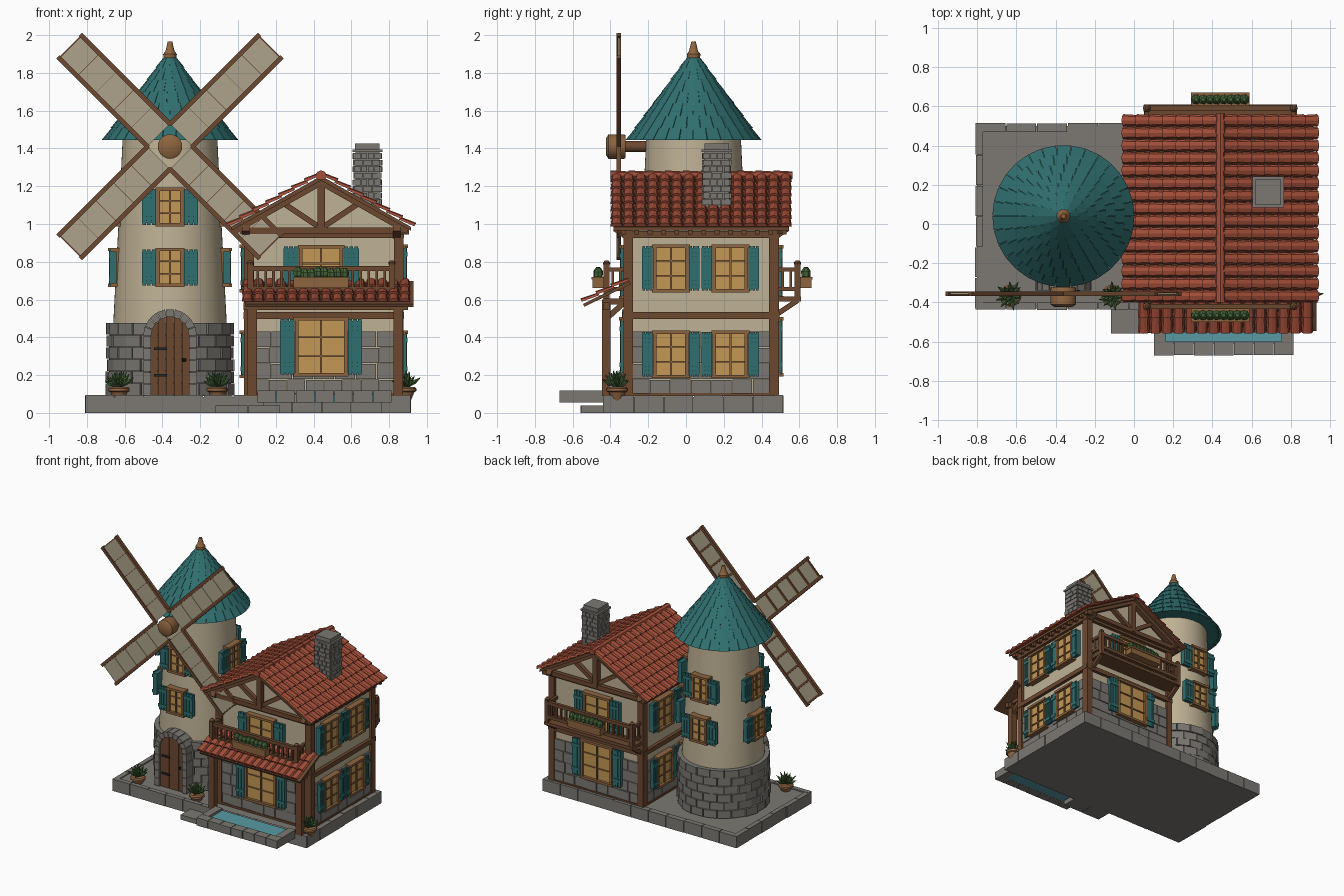
import bpy, bmesh, random
from math import sin, cos, pi, radians, sqrt
from mathutils import Vector as V, Matrix

if "Cube" in bpy.data.objects:
    bpy.data.objects.remove(bpy.data.objects["Cube"])

random.seed(4)
COL = dict(stone=(.2, .19, .17), plaster=(.52, .44, .3), wood=(.15, .065, .03), teal=(.03, .16, .16),
           red=(.36, .075, .04), amber=(.55, .31, .09), sail=(.42, .37, .26), water=(.1, .32, .37),
           green=(.06, .13, .04), iron=(.02, .02, .02), trim=(.27, .13, .05), pot=(.3, .14, .06))
parts = {}
I = Matrix()


def loft(part, col, rings, M=I):
    bm = parts.setdefault(part, (bmesh.new(), col))[0]
    vs = [[bm.verts.new(M @ V(p)) for p in r] for r in rings]
    n = len(vs[0])
    for a, b in zip(vs, vs[1:]):
        for i in range(n):
            bm.faces.new((a[i], a[(i + 1) % n], b[(i + 1) % n], b[i]))
    bm.faces.new(vs[0][::-1])
    bm.faces.new(vs[-1])


def box(part, col, x0, x1, y0, y1, z0, z1, M=I):
    loft(part, col, [[(x0, y0, z), (x1, y0, z), (x1, y1, z), (x0, y1, z)] for z in (z0, z1)], M)


def beam(part, col, p, q, w, M=I):
    p, q = V(p), V(q)
    R = Matrix.Translation(p) @ (q - p).to_track_quat('Z', 'Y').to_matrix().to_4x4()
    box(part, col, -w / 2, w / 2, -w / 2, w / 2, 0, (q - p).length, M @ R)


def lathe(part, col, prof, n, M=I):
    loft(part, col, [[(r * cos(2 * pi * i / n), r * sin(2 * pi * i / n), z) for i in range(n)] for r, z in prof], M)


def at(x, y, z, deg=0):
    return Matrix.Translation((x, y, z)) @ Matrix.Rotation(radians(deg), 4, 'Z')


def window(M, w, h, s):
    # local -y points out of the wall
    a, b, t = w / 2, h / 2, .018
    box('window_panes', 'amber', -a, a, -.014, .03, -b, b, M)
    for k in (-1, 1):
        box('window_frames', 'trim', k * a - t / 2, k * a + t / 2, -.03, .03, -b, b, M)
        box('window_frames', 'trim', -a - .015, a + .015, -.036, .03, k * b - t / 2, k * b + t / 2, M)
        x0, x1 = sorted((k * (a + .012), k * (a + .012 + s)))
        box('shutters', 'teal', x0, x1, -.022, .01, -b + .01, b - .01, M)
        for z in (-.32, .32):
            box('shutters', 'teal', x0, x1, -.032, -.02, z * h - .012, z * h + .012, M)
        for j in range(3):
            xs = x0 + (x1 - x0) * (j + .5) / 3
            box('shutters', 'teal', xs - s / 8, xs + s / 8, -.027, -.02, -b, b, M)
    box('window_frames', 'trim', -.006, .006, -.024, 0, -b, b, M)
    for z in (-.17, .17):
        box('window_frames', 'trim', -a, a, -.022, 0, z * h - .004, z * h + .004, M)


def tiles(part, col, M, cols, rows, W, L):
    # local x across, -y down the slope, z normal
    for c in range(cols):
        for r in range(rows):
            ring = lambda y, rad, z: [(W * (c + .5) + rad * cos(pi * i / 4), y, z + rad * .65 * sin(pi * i / 4)) for i in range(5)]
            loft(part, col, [ring(-r * L, W * .42, 0), ring(-(r + 1.12) * L, W * .5, .01)], M)


def row(part, x0, x1, n, y0, y1, z0, z1, M=I, g=.002):
    for i in range(n):
        d = random.uniform(0, .006)
        s = (x1 - x0) / n
        box(part, 'stone', x0 + i * s + g, x0 + i * s + s - g, y0 - d, y1, z0, z1 - d * .5, M)


# base slab, edge stones, step and pool
box('base_slab', 'stone', -.8, .905, -.43, .5, 0, .085)
row('base_edging', -.81, .915, 11, -.435, -.4, 0, .095)
row('base_edging', -.915, .81, 11, -.51, -.47, 0, .095, at(0, 0, 0, 180))
row('base_edging', -.43, .51, 6, -.91, -.87, 0, .095, at(0, 0, 0, 90))
row('base_edging', -.51, .43, 6, -.805, -.77, 0, .095, at(0, 0, 0, -90))
row('front_step', -.12, .225, 2, -.555, -.42, 0, .04)
row('pool_rim', .1, .815, 7, -.665, -.6, .055, .12)
for x in (.1, .75):
    row('pool_rim', x, x + .065, 1, -.6, -.43, .055, .12)
box('pool_water', 'water', .16, .755, -.61, -.43, .056, .1)

# tower
T = at(-.36, .04, 0)
prof = [(.305, .09), (.3, .48), (.285, .77), (.268, 1.09), (.25, 1.47)]
lathe('tower_wall', 'plaster', prof, 64, T)
lathe('tower_stone_core', 'stone', [(.325, .09), (.32, .475)], 48, T)
for r in range(6):
    for i in range(20):
        a = 2 * pi * (i + .5 * (r % 2)) / 20
        R = .335 + random.uniform(-.003, .008) - r * .001
        M = T @ Matrix.Rotation(a, 4, 'Z')
        box('tower_stones', 'stone', .29, R, -.05, .05, .095 + r * .064, .155 + r * .064, M)
for k in range(4):
    for z, r in ((.77, .292), (1.09, .275)):
        window(T @ Matrix.Rotation(k * pi / 2, 4, 'Z') @ at(0, -r, z), .125, .19, .075)

# tower roof in seven tiled courses
lathe('tower_roof_core', 'teal', [(.345, 1.45), (.02, 1.9)], 32, T)
for r in range(7):
    z0, z1 = 1.445 + r * .064, 1.445 + (r + 1.1) * .064
    r0, r1 = .362 - r * .0475, .362 - (r + 1.1) * .0475 - .006
    n = 30 - 3 * r
    for i in range(n):
        a0, a1 = 2 * pi * (i + r % 2 / 2) / n, 2 * pi * (i + r % 2 / 2 + .96) / n
        q = lambda R, z: [(R * cos(a0), R * sin(a0), z), (R * cos(a1), R * sin(a1), z)]
        loft('tower_roof_tiles', 'teal', [q(r0, z0) + q(r0 - .02, z0)[::-1],
                                          q(max(r1, .012), z1) + q(max(r1 - .02, .005), z1)[::-1]], T)
lathe('roof_finial', 'trim', [(.035, 1.88), (.036, 1.9), (.024, 1.915), (.012, 1.965)], 12, T)

# arched door
D = at(-.36, -.34, 0)
for i in range(5):
    x0, x1 = -.105 + i * .042, -.065 + i * .042
    h = lambda x: .41 + sqrt(max(.0, .106 ** 2 - x * x))
    loft('door_planks', 'wood', [[(x0, y, .09), (x1, y, .09), (x1, y, h(x1)), (x0, y, h(x0))] for y in (.015, .1)], D)
for z in (.2, .34):
    box('door_hinges', 'iron', -.085, -.015, .005, .02, z - .007, z + .007, D)
lathe('door_knob', 'iron', [(.008, -.01), (.012, 0), (.008, .01)], 8, D @ at(.075, .008, .28))
for k in (-1, 1):
    for j in range(5):
        x0, x1 = sorted((k * .1, k * (.14 + .003 * (j % 2))))
        box('door_arch', 'stone', x0, x1, 0, .12, .092 + j * .063, .152 + j * .063, D)
for i in range(9):
    a, b = pi * (i + .04) / 9, pi * (i + .96) / 9
    loft('door_arch', 'stone', [[(R * cos(t), y, .408 + R * sin(t)) for R, t in ((.1, a), (.142, a), (.142, b), (.1, b))]
                                for y in (0, .15)], D)

# sails
H = at(-.36, -.355, 1.41)
lathe('sail_hub', 'trim', [(.06, -.035), (.065, -.025), (.065, .055), (.045, .068)], 20, H @ Matrix.Rotation(pi / 2, 4, 'X'))
lathe('sail_axle', 'wood', [(.03, -.2), (.03, 0)], 12, H @ Matrix.Rotation(pi / 2, 4, 'X'))
for k in range(4):
    M = H @ Matrix.Rotation(radians(45 + 90 * k), 4, 'Y')
    for s in (-1, 1):
        box('sail_rails', 'wood', .08, .755, -.012, .012, s * .084 - .012, s * .084 + .012, M)
    for j in range(5):
        box('sail_panels', 'sail', .085 + j * .132, .214 + j * .132, -.004, .003, -.075, .075, M)
        box('sail_crossbars', 'wood', .205 + j * .132, .222 + j * .132, .002, .01, -.08, .08, M)

# house shell
C = .44
shape = [(.055, .09), (.855, .09), (.855, .99), (C, 1.225), (.055, .99)]
loft('house_walls', 'plaster', [[(x, y, z) for x, z in shape] for y in (-.31, .47)])
sides = [(at(.455, -.31, 0), .39, 8), (at(.855, .08, 0, 90), .38, 7), (at(.455, .47, 0, 180), .39, 8), (at(.055, .08, 0, -90), .38, 7)]
for M, w, n in sides:
    for r in range(4):
        row('house_stones', -w, w, n - r % 2, -.01, .02, .095 + r * .085, .177 + r * .085, M)
    for z in (.515, .945):
        box('house_beams', 'wood', -w - .03, w + .03, -.025, .02, z - .018, z + .018, M)
    box('house_beams', 'wood', -w, w, -.02, .02, .09, .105, M)
    for s in (-1, 1):
        box('corner_posts', 'wood', s * (w + .005) - .025, s * (w + .005) + .025, -.022, .02, .09, .98, M)
for deg, x in ((90, .865), (-90, .045)):
    for y in (-.08, .235):
        for z in (.31, .765):
            window(at(x, y, z, deg), .17, .235, .055)
for deg, y in ((0, -.32), (180, .48)):
    window(at(C, y, .35, deg), .26, .295, .075)
    window(at(C, y, .745, deg), .215, .27, .08)

# gable timbers, both ends
for M in (at(C, -.345, 0), at(C, .505, 0, 180)):
    for s in (-1, 1):
        beam('gable_timbers', 'wood', (0, 0, 1.225), (s * .46, 0, .965), .04, M)
        beam('gable_timbers', 'wood', (s * .02, .01, .99), (s * .2, .01, 1.11), .03, M)
        beam('gable_timbers', 'wood', (s * .4, .03, .94), (s * .4, -.03, .98), .04, M)
    beam('gable_timbers', 'wood', (0, 0, .96), (0, 0, 1.23), .04, M)
    beam('gable_timbers', 'wood', (-.43, 0, .965), (.43, 0, .965), .034, M)
for i in range(13):
    for x in (.02, .875):
        box('rafter_tails', 'wood', x - .025, x + .03, -.345 + i * .071, -.32 + i * .071, .945, .98)

# main roof
for s, deg in ((1, 90), (-1, -90)):
    loft('roof_boards', 'wood', [[(C, y, 1.255), (C + s * .475, y, .985), (C + s * .475, y, .965), (C, y, 1.23)] for y in (-.385, .545)])
    M = at(C, -.4 if s > 0 else .56, 1.258, deg) @ Matrix.Rotation(radians(29.7), 4, 'X')
    tiles('roof_tiles', 'red', M, 15, 7, .064, .079)
for i in range(10):
    y = -.4 + i * .096
    loft('ridge_tiles', 'red', [[(C + r * cos(pi * j / 4), yy, 1.255 + r * sin(pi * j / 4)) for j in range(-1, 6)]
                                for yy, r in ((y, .029), (y + .1, .023))])

# chimney
box('chimney_core', 'stone', .622, .748, .098, .227, 1.0, 1.38)
for r in range(8):
    for k, w in enumerate((.07, .071, .07, .071)):
        z = 1.1 + r * .035
        row('chimney_bricks', -w, w, 3 + r % 2, -.073, -.05, z, z + .032, at(.685, .1625, 0, 90 * k))
box('chimney_cap', 'stone', .605, .765, .083, .242, 1.38, 1.395)
box('chimney_cap', 'stone', .62, .75, .098, .227, 1.395, 1.425)

# porch roof and posts
M = at(.02, -.3, .7, 0) @ Matrix.Rotation(radians(26), 4, 'X')
tiles('porch_tiles', 'red', M, 15, 3, .0595, .088)
box('porch_boards', 'wood', .02, .91, -.275, 0, -.02, -.003, M)
for x in (.075, .848):
    box('porch_posts', 'wood', x - .025, x + .025, -.445, -.4, .09, .6)
    beam('porch_posts', 'wood', (x, -.42, .5), (x, -.31, .6), .03)
    box('porch_posts', 'wood', x - .02, x + .02, -.44, -.3, .575, .605)
box('porch_beam', 'wood', .03, .9, -.44, -.405, .545, .585)


# balconies with flower boxes
def balcony(M, d, floor):
    for x in (-.375, .375):
        box('balcony_posts', 'wood', x - .016, x + .016, -d - .016, -d + .016, .59, .785, M)
        lathe('balcony_posts', 'wood', [(.018, .785), (.02, .795), (.008, .808)], 8, M @ at(x, -d, 0))
        for z in (.655, .76):
            beam('balcony_rails', 'wood', (x, -d, z), (x, 0, z), .022, M)
        for y in (.35, .7):
            beam('balusters', 'wood', (x, -d * y, .65), (x, -d * y, .76), .014, M)
        if floor:
            beam('balcony_braces', 'wood', (x, -d, .595), (x, 0, .515), .028, M)
    for z in (.655, .765):
        beam('balcony_rails', 'wood', (-.385, -d, z), (.385, -d, z), .026, M)
    for i in range(17):
        x = -.336 + i * .042
        beam('balusters', 'wood', (x, -d, .65), (x, -d, .765), .014, M)
    if floor:
        box('balcony_floor', 'wood', -.39, .39, -d - .02, 0, .59, .615, M)
    box('flower_boxes', 'trim', -.145, .145, -d - .075, -d - .015, .66, .715, M)
    box('flower_boxes', 'wood', -.15, .15, -d - .08, -d - .012, .705, .72, M)
    for i in range(8):
        lathe('flower_box_plants', 'green', [(.012, .71), (.024, .725), (.026, .748), (.01, .77)], 7,
              M @ at(-.123 + i * .035, -d - .045, random.uniform(-.006, .003)))


balcony(at(C, -.31, 0), .11, False)
balcony(at(C, .47, 0, 180), .12, True)

# potted plants
for x, y in ((-.63, -.365), (-.11, -.365), (.888, -.365)):
    P = at(x, y, 0)
    lathe('plant_pots', 'pot', [(.006, .015), (.046, .11), (.056, .115), (.056, .13), (.048, .138)], 14, P)
    for i in range(26):
        L = random.uniform(.07, .1)
        Q = P @ at(0, 0, .13, i * 137.5) @ Matrix.Rotation(radians(8 + i * 2.2), 4, 'Y')
        lathe('plant_leaves', 'green', [(.003, 0), (.011, L * .6), (.001, L)], 4, Q)

# turn the collected parts into objects
mats = {}
for k, c in COL.items():
    mats[k] = bpy.data.materials.new(k)
    mats[k].diffuse_color = (*c, 1)
for name, (bm, col) in parts.items():
    bmesh.ops.recalc_face_normals(bm, faces=bm.faces[:])
    me = bpy.data.meshes.new(name)
    bm.to_mesh(me)
    bm.free()
    me.materials.append(mats[col])
    ob = bpy.data.objects.new(name, me)
    bpy.context.collection.objects.link(ob)
    if name in ('tower_wall', 'sail_hub', 'sail_axle', 'roof_finial', 'ridge_tiles', 'plant_pots', 'door_knob'):
        bpy.ops.object.select_all(action='DESELECT')
        ob.select_set(True)
        bpy.context.view_layer.objects.active = ob
        bpy.ops.object.shade_smooth_by_angle(angle=radians(35))

for m in bpy.data.materials:
    if m.users and not m.is_grease_pencil:
        m.use_nodes = True
        m.node_tree.nodes["Principled BSDF"].inputs["Base Color"].default_value = m.diffuse_color
